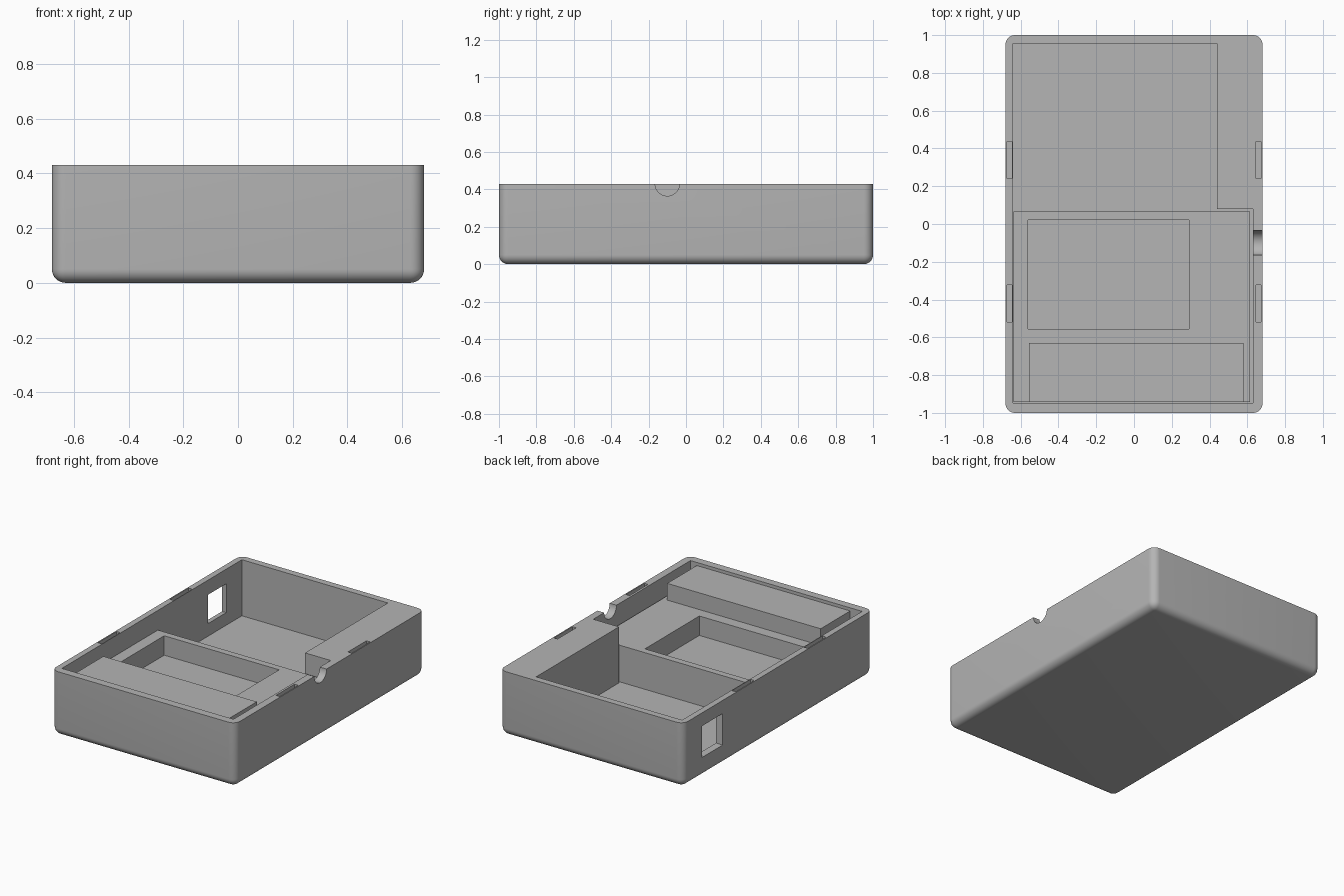
import bpy, bmesh
from math import pi, radians
from mathutils import Matrix

if "Cube" in bpy.data.objects:
    bpy.data.objects.remove(bpy.data.objects["Cube"], do_unlink=True)

TOP, FLOOR = 0.43, 0.055

grey = bpy.data.materials.new("plain_grey")
grey.use_nodes = True
grey.diffuse_color = (0.46, 0.46, 0.46, 1)
grey.node_tree.nodes["Principled BSDF"].inputs["Base Color"].default_value = grey.diffuse_color


def make_object(name, bm):
    bmesh.ops.recalc_face_normals(bm, faces=bm.faces)
    mesh = bpy.data.meshes.new(name)
    bm.to_mesh(mesh)
    bm.free()
    mesh.materials.append(grey)
    obj = bpy.data.objects.new(name, mesh)
    bpy.context.collection.objects.link(obj)
    return obj


def box_mesh(x, y, z):
    bm = bmesh.new()
    bmesh.ops.create_cube(bm, size=1)
    for v in bm.verts:
        v.co = [lim[0] if c < 0 else lim[1] for c, lim in zip(v.co, (x, y, z))]
    return bm


def box(name, x, y, z):
    return make_object(name, box_mesh(x, y, z))


def activate(obj):
    bpy.ops.object.select_all(action='DESELECT')
    obj.select_set(True)
    bpy.context.view_layer.objects.active = obj


def cut(target, cutter):
    cutter.hide_render = True
    mod = target.modifiers.new("cut", 'BOOLEAN')
    mod.operation, mod.solver, mod.object = 'DIFFERENCE', 'EXACT', cutter
    activate(target)
    bpy.ops.object.modifier_apply(modifier=mod.name)
    bpy.data.objects.remove(cutter, do_unlink=True)


# Outer case: rounded uprights and bottom, square rim
bm = box_mesh((-0.68, 0.68), (-1, 1), (0, TOP))
rounded = [e for e in bm.edges if min(v.co.z for v in e.verts) < 0.01]
bmesh.ops.bevel(bm, geom=rounded, offset=0.05, segments=8, profile=0.5, affect='EDGES')
case = make_object("case", bm)

# Rear bay and wider front bay
cut(case, box("rear_bay", (-0.64, 0.44), (-0.2, 0.955), (FLOOR, 0.6)))
cut(case, box("front_bay", (-0.64, 0.63), (-0.947, 0.08), (FLOOR, 0.6)))

# Catch slots in the rim of both side walls
for side in (-1, 1):
    for y in (-0.422, 0.338):
        x = sorted((side * 0.645, side * 0.672))
        cut(case, box("catch_slot", x, (y - 0.098, y + 0.098), (TOP - 0.04, 0.6)))

# Half-round cable notch
bm = bmesh.new()
bmesh.ops.create_cone(bm, cap_ends=True, segments=48, radius1=0.065, radius2=0.065, depth=0.2,
                      matrix=Matrix.Translation((0.68, -0.1, TOP)) @ Matrix.Rotation(pi / 2, 4, 'Y'))
cut(case, make_object("cable_notch", bm))

# Socket window, slightly flared towards the outside
bm = box_mesh((-0.70, -0.62), (0.58, 0.805), (0.128, 0.347))
for v in bm.verts:
    if v.co.x > -0.65:
        v.co.y += 0.02 if v.co.y < 0.7 else -0.02
        v.co.z += 0.015 if v.co.z < 0.25 else -0.02
cut(case, make_object("socket_window", bm))

activate(case)
bpy.ops.object.shade_smooth_by_angle(angle=radians(30))

# Raised tray filling the front bay, with a rectangular recess
tray = box("tray", (-0.638, 0.615), (-0.942, 0.065), (FLOOR, 0.30))
cut(tray, box("tray_recess", (-0.56, 0.29), (-0.555, 0.02), (0.17, 0.6)))

# Block standing at the front of the tray
box("front_block", (-0.555, 0.58), (-0.942, -0.63), (0.30, 0.412))
